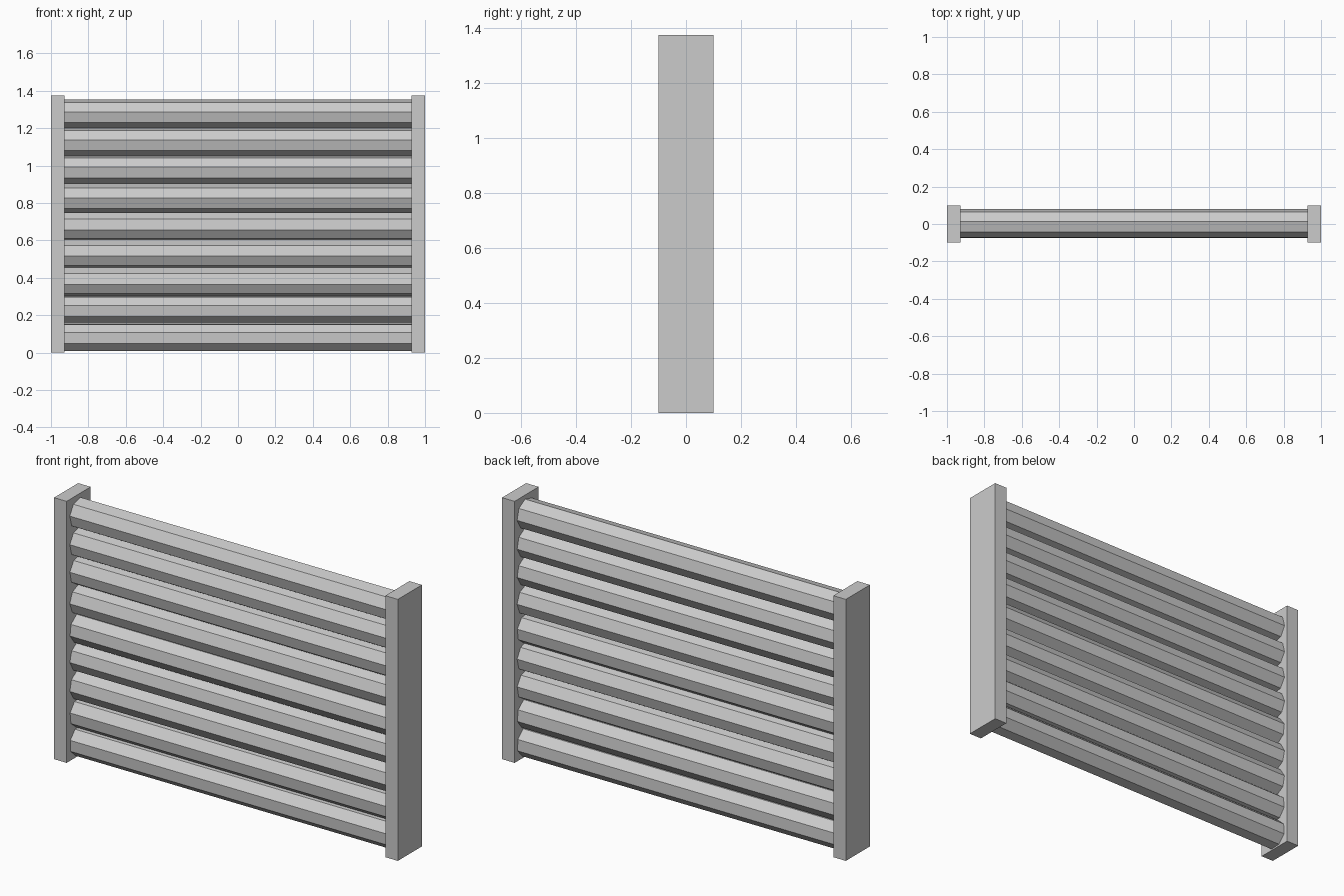
import bpy
from math import sin, cos, radians, pi

if "Cube" in bpy.data.objects:
    bpy.data.objects.remove(bpy.data.objects["Cube"])


def prism(name, profile, x0, x1):
    """Extrude a (y, z) profile along x."""
    n = len(profile)
    verts = [(x, y, z) for x in (x0, x1) for y, z in profile]
    faces = [(i, i + n, (i + 1) % n + n, (i + 1) % n) for i in range(n)]
    faces += [tuple(range(n)), tuple(reversed(range(n, 2 * n)))]
    mesh = bpy.data.meshes.new(name)
    mesh.from_pydata(verts, [], faces)
    obj = bpy.data.objects.new(name, mesh)
    bpy.context.collection.objects.link(obj)
    return obj


# Upright end posts
post = [(-0.1, 0), (-0.1, 1.375), (0.1, 1.375), (0.1, 0)]
prism("left_post", post, -1.0, -0.927)
prism("right_post", post, 0.927, 1.0)

# Stacked octagonal rails: centre height and roll of each
rails = [(0.08, 20), (0.23, 16), (0.378, -10), (0.527, -7.5), (0.675, -14.5),
         (0.826, 0), (0.979, 9.5), (1.126, 8), (1.277, 7.5)]
R = 0.077
for i, (z, roll) in enumerate(rails):
    angles = [radians(roll) + k * pi / 4 for k in range(8)]
    profile = [(0.003 - R * cos(a), z + R * sin(a)) for a in angles]
    prism(f"rail_{i + 1}", profile, -0.93, 0.93)
